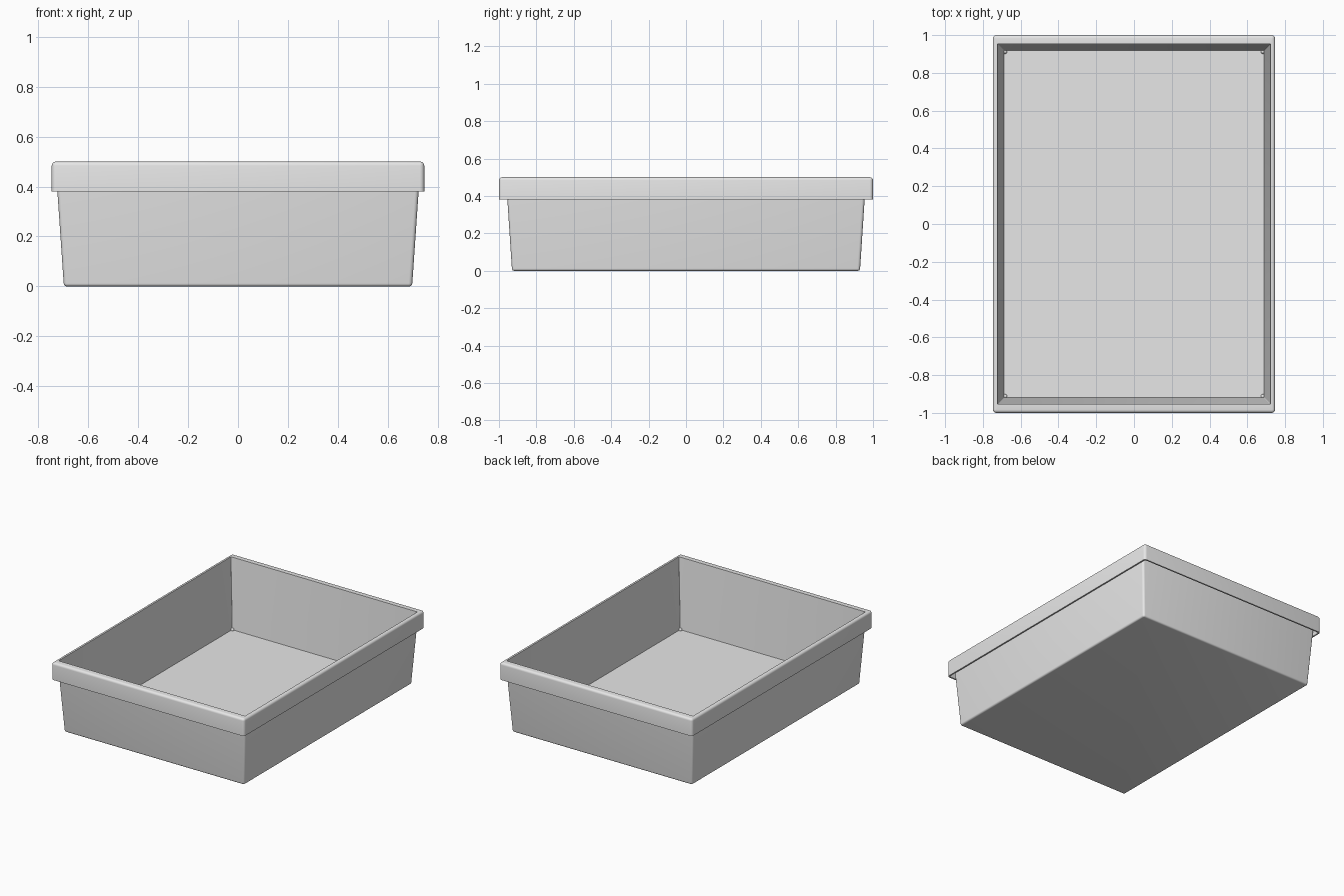
import bpy, bmesh, math

if "Cube" in bpy.data.objects:
    bpy.data.objects.remove(bpy.data.objects["Cube"], do_unlink=True)

grey = bpy.data.materials.new("light grey plastic")
grey.use_nodes = True
grey.diffuse_color = (0.8, 0.8, 0.8, 1)
grey.node_tree.nodes["Principled BSDF"].inputs["Base Color"].default_value = (0.8, 0.8, 0.8, 1)

CORNER_STEPS = 4


def rounded_rect(hx, hy, r):
    """Counter-clockwise outline of a rectangle with rounded corners."""
    pts = []
    for q, (sx, sy) in enumerate([(1, 1), (-1, 1), (-1, -1), (1, -1)]):
        for i in range(CORNER_STEPS + 1):
            a = math.pi / 2 * (q + i / CORNER_STEPS)
            pts.append((sx * (hx - r) + r * math.cos(a), sy * (hy - r) + r * math.sin(a)))
    return pts


def fillet(hx, hy, z, size, corner, up, steps=4):
    """Rings that round an edge inward, ending at height z."""
    rings = []
    for i in range(steps + 1):
        a = math.pi / 2 * i / steps
        inset = size * (1 - math.cos(a))
        rise = size * (1 - math.sin(a))
        rings.append((hx - inset, hy - inset, z - rise if up else z + rise, corner - inset))
    return rings


def finish(name, bm):
    bmesh.ops.recalc_face_normals(bm, faces=bm.faces)
    mesh = bpy.data.meshes.new(name)
    bm.to_mesh(mesh)
    bm.free()
    mesh.materials.append(grey)
    obj = bpy.data.objects.new(name, mesh)
    bpy.context.collection.objects.link(obj)
    bpy.ops.object.select_all(action='DESELECT')
    obj.select_set(True)
    bpy.context.view_layer.objects.active = obj
    bpy.ops.object.shade_smooth_by_angle(angle=math.radians(30))
    return obj


def loft(name, rings):
    """Skin a stack of rounded rectangles and cap both ends."""
    bm = bmesh.new()
    loops = [[bm.verts.new((x, y, z)) for x, y in rounded_rect(hx, hy, r)]
             for hx, hy, z, r in rings]
    n = len(loops[0])
    for a, b in zip(loops, loops[1:]):
        for i in range(n):
            j = (i + 1) % n
            bm.faces.new((a[i], a[j], b[j], b[i]))
    bm.faces.new(loops[0])
    bm.faces.new(loops[-1])
    return finish(name, bm)


# Tray: underside, tapered wall, folded-over rim with hanging skirt, inner wall, floor
profile = fillet(0.699, 0.931, 0.0, 0.012, 0.015, up=False)[::-1]
profile += [
    (0.7315, 0.962, 0.486, 0.015),   # outer wall meets the rim underside
    (0.737, 0.990, 0.486, 0.008),    # inside of the skirt
    (0.737, 0.990, 0.38, 0.008),
    (0.747, 1.000, 0.38, 0.018),     # bottom edge of the skirt
]
profile += fillet(0.747, 1.0, 0.5, 0.016, 0.018, up=True)
profile += [
    (0.723, 0.954, 0.5, 0.004),      # mouth of the tray
    (0.688, 0.918, 0.012, 0.004),    # edge of the floor
]
loft("tray", profile)

# Small rounded nubs in the floor corners
for side, sx in (("left", 1), ("right", -1)):
    for end, sy in (("front", -1), ("back", 1)):
        bm = bmesh.new()
        bmesh.ops.create_uvsphere(bm, u_segments=16, v_segments=8, radius=0.012)
        bmesh.ops.translate(bm, verts=bm.verts, vec=(sx * 0.683, sy * 0.913, 0.015))
        finish(f"floor_nub_{end}_{side}", bm)
